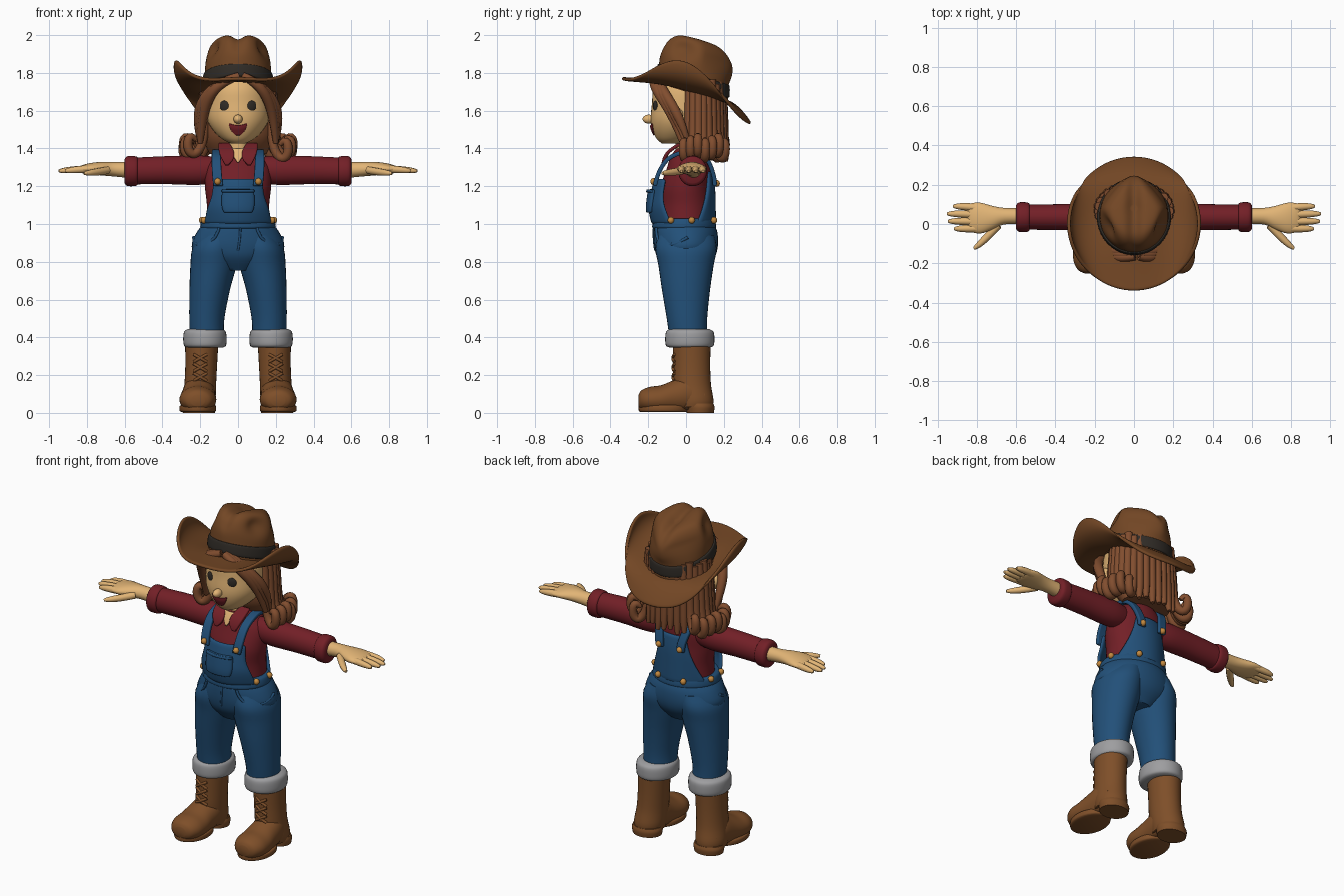
import bpy, bmesh
from math import sin, cos, pi, exp, floor, atan2
from mathutils import Vector

if "Cube" in bpy.data.objects:
    bpy.data.objects.remove(bpy.data.objects["Cube"])


def material(name, r, g, b):
    m = bpy.data.materials.new(name)
    m.use_nodes = True
    m.diffuse_color = (r, g, b, 1)
    m.node_tree.nodes["Principled BSDF"].inputs["Base Color"].default_value = (r, g, b, 1)
    return m


SKIN = material("skin", .76, .46, .18)
HAIR = material("auburn hair", .22, .075, .028)
HAT = material("hat brown", .17, .062, .018)
BOOT = material("boot leather", .21, .078, .022)
DENIM = material("denim blue", .016, .08, .19)
RED = material("shirt red", .17, .014, .02)
PLAID = material("plaid dark", .06, .016, .018)
CHARCOAL = material("charcoal", .03, .025, .02)
GREY = material("cuff grey", .34, .34, .35)
GOLD = material("button gold", .55, .25, .05)
made = []


def register(name, mesh, *mats):
    mesh.materials.clear()
    for m in mats:
        mesh.materials.append(m)
    ob = bpy.data.objects.new(name, mesh)
    bpy.context.collection.objects.link(ob)
    made.append(ob)
    return ob


def grid(name, rows, mat, closed=True, caps=True, paint=None):
    """Skin rows of points; paint(centre) picks faces for the plaid colour."""
    bm = bmesh.new()
    vs = [[bm.verts.new(p) for p in row] for row in rows]
    n = len(rows[0])
    for a, b in zip(vs, vs[1:]):
        for j in range(n if closed else n - 1):
            k = (j + 1) % n
            f = bm.faces.new((a[j], a[k], b[k], b[j]))
            f.material_index = int(bool(paint and paint(f.calc_center_median())))
    if closed and caps:
        bm.faces.new(vs[0])
        bm.faces.new(vs[-1])
    bmesh.ops.recalc_face_normals(bm, faces=bm.faces)
    mesh = bpy.data.meshes.new(name)
    bm.to_mesh(mesh)
    bm.free()
    return register(name, mesh, mat, PLAID) if paint else register(name, mesh, mat)


def spline(rows, steps):
    out = []
    for i in range(len(rows) - 1):
        quad = [rows[max(i - 1, 0)], rows[i], rows[i + 1], rows[min(i + 2, len(rows) - 1)]]
        for k in range(steps):
            t = k / steps
            out.append([b + t * (c - a) / 2 + t * t * (2 * a - 5 * b + 4 * c - d) / 2
                        + t ** 3 * (3 * b - a - 3 * c + d) / 2 for a, b, c, d in zip(*quad)])
    return out + [list(rows[-1])]


def loft(name, rings, mat, axis="z", s=1, n=32, steps=4, floor_z=None, paint=None):
    """Rings are (along axis, centre u, centre v, radius u, radius v)."""
    rows = []
    for a, u, v, ru, rv in spline(rings, steps):
        row = []
        for j in range(n):
            t = 2 * pi * j / n
            p, q = u + ru * cos(t), v + rv * sin(t)
            x, y, z = {"z": (p, q, a), "x": (a, p, q), "y": (p, a, q)}[axis]
            row.append((s * x, y, z if floor_z is None else max(z, floor_z)))
        rows.append(row)
    return grid(name, rows, mat, paint=paint)


def panel(name, rows, mat, thick, curve=0, sag=0, s=1):
    """Cloth piece from rows of (centre x, y, z, half width), bowed by x squared."""
    pts = []
    for cx, y, z, hw in spline(rows, 3):
        xs = [hw * (j / 4 - 1) for j in range(9)]
        pts.append([(s * (cx + x), y + curve * x * x, z + sag * x * x) for x in xs])
    ob = grid(name, pts, mat, closed=False)
    mod = ob.modifiers.new("thickness", "SOLIDIFY")
    mod.thickness, mod.offset = thick, 0
    ob.modifiers.new("soften", "SUBSURF").levels = 1
    return ob


def tubes(name, paths, radius, mat, taper=(1, 1)):
    cu = bpy.data.curves.new(name, "CURVE")
    cu.dimensions, cu.bevel_depth, cu.bevel_resolution = "3D", radius, 3
    cu.use_fill_caps, cu.resolution_u = True, 5
    for path in paths:
        sp = cu.splines.new("NURBS")
        sp.points.add(len(path) - 1)
        for i, p in enumerate(path):
            sp.points[i].co = (*p, 1)
            sp.points[i].radius = 1
        sp.points[0].radius, sp.points[-1].radius = taper
        sp.order_u, sp.use_endpoint_u = min(4, len(path)), True
    tmp = bpy.data.objects.new(name + "_path", cu)
    bpy.context.collection.objects.link(tmp)
    deps = bpy.context.evaluated_depsgraph_get()
    mesh = bpy.data.meshes.new_from_object(tmp.evaluated_get(deps))
    bpy.data.objects.remove(tmp)
    return register(name, mesh, mat)


def ball(name, loc, size, mat, turn=0):
    bm = bmesh.new()
    bmesh.ops.create_uvsphere(bm, u_segments=20, v_segments=12, radius=1)
    mesh = bpy.data.meshes.new(name)
    bm.to_mesh(mesh)
    bm.free()
    ob = register(name, mesh, mat)
    ob.location, ob.scale, ob.rotation_euler.z = loc, size, turn


def sleeve_check(c):
    return (abs(c.x) * 10) % 1 < .5 and (atan2(c.z - 1.285, c.y - .035) / pi * 4 + .25) % 1 < .5


def torso_check(c):
    return (c.z * 10) % 1 < .5 and (atan2(c.y, c.x) / pi * 8) % 1 < .5


# Shirt, neck and overalls body
loft("shirt_body", [(1, 0, 0, .17, .14), (1.1, 0, 0, .165, .135), (1.2, 0, -.002, .175, .13),
     (1.3, 0, .015, .17, .115), (1.36, 0, .02, .12, .1), (1.4, 0, .02, .075, .07)],
     RED, n=48, steps=6, paint=torso_check)
loft("neck", [(1.35, 0, .005, .06, .06), (1.5, 0, 0, .055, .055)], SKIN)
panel("neckline", [(0, -.08, 1.4, .05), (0, -.1, 1.365, .03), (0, -.115, 1.325, .004)], SKIN, .009, 3)
loft("overall_hips", [(.755, 0, 0, .1, .1), (.82, 0, 0, .2, .15), (.88, 0, 0, .245, .168),
     (.95, 0, -.003, .222, .17), (1, 0, -.01, .187, .16), (1.03, 0, -.01, .18, .15)], DENIM)
loft("waistband", [(.975, 0, -.01, .19, .16), (.985, 0, -.01, .2, .169),
     (1.02, 0, -.01, .193, .163), (1.03, 0, -.01, .18, .15)], DENIM)
panel("front_bib", [(0, -.172, 1, .18), (0, -.19, 1.08, .165), (0, -.18, 1.15, .14),
      (0, -.158, 1.24, .13)], DENIM, .022, 3)
panel("bib_pocket", [(0, -.2, 1.06, .075), (0, -.202, 1.1, .088), (0, -.19, 1.185, .085)], DENIM, .022, 3)
panel("pocket_hem", [(0, -.202, 1.165, .087), (0, -.198, 1.182, .087)], DENIM, .022, 3)
panel("back_bib", [(0, .15, 1, .18), (0, .147, 1.1, .135), (0, .143, 1.2, .1),
      (0, .13, 1.28, .08)], DENIM, .022, -3)
tubes("fly_seam", [[(.012, -.17, .98), (.012, -.174, .93), (0, -.163, .86)]], .006, DENIM)

# Head and face
loft("head", [(1.425, 0, -.08, .035, .045), (1.45, 0, -.06, .085, .095), (1.5, 0, -.035, .135, .143),
     (1.56, 0, -.02, .165, .167), (1.64, 0, -.01, .17, .17), (1.72, 0, 0, .165, .172),
     (1.8, 0, .01, .13, .14)], SKIN, n=40)
ball("nose", (0, -.196, 1.555), (.024, .034, .024), SKIN)
panel("mouth", [(0, -.186, 1.523, .05), (0, -.184, 1.505, .046), (0, -.175, 1.485, .033),
      (0, -.168, 1.47, .012)], RED, .009, 3.8, 5)

# Hair mass, locks and fringe
loft("hair_mass", [(1.37, 0, .1, .15, .09), (1.45, 0, .08, .185, .125), (1.55, 0, .07, .195, .13),
     (1.65, 0, .065, .195, .14), (1.77, 0, .05, .175, .14)], HAIR)
locks = []
for i in range(21):
    a = pi * (-.14 + 1.28 * i / 20)
    curl = 1 if abs(cos(a)) > .6 else .25
    z_shift = .012 * (i % 3) - .01
    shape = [(.93, 1.75), (1, 1.6), (1.02, 1.48), (1.02 + .08 * curl, 1.39), (1.02 + .36 * curl, 1.34)]
    if curl == 1:
        shape += [(1.6, 1.4), (1.46, 1.47), (1.28, 1.43)]
    locks.append([(.192 * r * cos(a), .07 + .13 * r * sin(a), z + z_shift) for r, z in shape])
tubes("hair_locks", locks, .024, HAIR, (1, .5))
tubes("fringe", [[(s * .01 + .015, -.165 + d, 1.785), (s * .1, -.18 + d, 1.75), (s * (.165 + d), -.13 + d, 1.67),
      (s * (.19 + d), -.06 + d, 1.56), (s * .2, -.02 + d, 1.43)] for s in (-1, 1) for d in (0, .015, .03)],
      .028, HAIR, (.7, .5))

# Hat: curled brim, creased crown, band
STEPS = [2 * pi * j / 64 for j in range(64)]
brim = []
for i in range(13):
    t = i / 12
    row = []
    for a in STEPS:
        c, s = cos(a), sin(a)
        flare = sin(1.75 * t) / sin(1.75) * c * c + t * (1 - c * c)
        low, high = 1.705 - .055 * s, 1.65 - .12 * s + .21 * c ** 4
        row.append(((.165 + .165 * flare) * c, .03 * (1 - t) + (.17 + .17 * flare) * s,
                    low + (high - low) * t ** 1.8))
    brim.append(row)
ob = grid("hat_brim", brim, HAT, caps=False)
mod = ob.modifiers.new("felt", "SOLIDIFY")
mod.thickness, mod.offset = .018, 0
ob.modifiers.new("soften", "SUBSURF").levels = 1


def hat_rows(rings, dented):
    rows = []
    for z0, yc, rx, ry in spline(rings, 5):
        row = []
        for a in STEPS:
            x, dy = rx * cos(a), ry * sin(a)
            y, z = yc + dy, z0 - .3 * dy
            if dented:
                f = min(max((z0 - 1.8) / .1, 0), 1)
                x *= 1 - .45 * f * min(max((y - .08) / .17, 0), 1)
                x *= 1 - .25 * exp(-((y + .02) / .06) ** 2 - ((z - 1.93) / .05) ** 2)
                z -= .028 * f * exp(-(x / .035) ** 2)
            row.append((x, y, z))
        rows.append(row)
    return rows


grid("hat_crown", hat_rows([(1.69, .035, .183, .187), (1.78, .04, .176, .184), (1.86, .055, .172, .188),
     (1.925, .07, .158, .172), (1.965, .075, .125, .13), (1.975, .08, .07, .07),
     (1.972, .08, .015, .015)], True), HAT)
grid("hat_band", hat_rows([(1.725, .035, .182, .187), (1.735, .036, .189, .194),
     (1.785, .04, .184, .191), (1.793, .04, .175, .182)], False), CHARCOAL)

for s, side in ((1, "left_"), (-1, "right_")):
    # Face details
    ball(side + "eye", (s * .073, -.163, 1.625), (.026, .008, .028), CHARCOAL, s * .43)
    ball(side + "ear", (s * .172, -.045, 1.575), (.02, .03, .04), SKIN)

    # Arm, cuff and hand
    loft(side + "sleeve", [(.08, .03, 1.29, .05, .06), (.2, .035, 1.285, .068, .077),
         (.38, .035, 1.285, .066, .074), (.57, .035, 1.28, .063, .07)],
         RED, "x", s, steps=9, paint=sleeve_check)
    loft(side + "sleeve_cuff", [(.53, .035, 1.28, .06, .066), (.54, .035, 1.28, .074, .078),
         (.585, .035, 1.28, .075, .079), (.6, .035, 1.28, .06, .064)], RED, "x", s)
    loft(side + "palm", [(.57, .04, 1.285, .042, .042), (.66, .04, 1.29, .042, .038),
         (.72, .032, 1.293, .06, .036), (.78, .03, 1.293, .078, .03), (.83, .033, 1.29, .072, .02),
         (.85, .035, 1.288, .05, .008)], SKIN, "x", s)
    fingers = [[(s * .76, y * .85, 1.293), (s * .84, y, 1.29), (s * (tip - .02), y, 1.284), (s * tip, y, 1.28)]
               for y, tip in ((.09, .92), (.052, .95), (.014, .945), (-.024, .915))]
    fingers.append([(s * .69, -.005, 1.285), (s * .74, -.06, 1.275), (s * .79, -.11, 1.27), (s * .815, -.125, 1.268)])
    tubes(side + "fingers", fingers, .02, SKIN, (1, .35))

    # Collar, strap, buttons and pocket seam
    panel(side + "collar", [(.075, -.03, 1.425, .03), (.062, -.09, 1.385, .04), (.055, -.115, 1.345, .032),
          (.06, -.122, 1.31, .008)], RED, .018, s=s)
    panel(side + "strap", [(.105, -.165, 1.2, .026), (.112, -.145, 1.27, .026), (.115, -.09, 1.35, .025),
          (.112, .02, 1.385, .025), (.1, .11, 1.345, .025), (.075, .148, 1.25, .025),
          (.07, .152, 1.2, .025)], DENIM, .022, s=s)
    for spot in ((.108, -.172, 1.225), (.18, -.08, 1.02), (.19, .03, 1.02), (.07, .162, 1.215), (.085, .148, 1.02)):
        ball(side + "button", (s * spot[0], spot[1], spot[2]), (.017, .017, .018), GOLD)
    tubes(side + "pocket_seam", [[(s * .1, -.158, .98), (s * .12, -.158, .91), (s * .19, -.115, .885),
          (s * .235, -.05, .89), (s * .235, .01, .93)]], .008, DENIM)

    # Leg and rolled cuff
    loft(side + "leg", [(.4, .165, .012, .09, .1), (.5, .165, .005, .093, .107), (.65, .15, 0, .107, .127),
         (.78, .13, 0, .122, .146), (.87, .12, 0, .122, .162), (.94, .1, 0, .1, .15)], DENIM, s=s)
    loft(side + "trouser_cuff", [(.345, .175, .02, .09, .1), (.355, .175, .02, .11, .125), (.39, .175, .02, .115, .13),
         (.43, .175, .02, .11, .125), (.445, .173, .018, .09, .1)], GREY, s=s)

    # Boot with sole, heel and laces
    loft(side + "boot_shaft", [(.37, .192, .03, .088, .1), (.25, .195, .03, .084, .098), (.15, .2, .032, .084, .1),
         (.07, .206, .045, .087, .1), (.03, .207, .045, .08, .095)], BOOT, s=s)
    loft(side + "boot_foot", [(-.252, .213, .065, .035, .03), (-.235, .213, .068, .07, .052),
         (-.19, .213, .07, .094, .068), (-.13, .212, .072, .097, .075), (-.06, .21, .085, .09, .09),
         (.02, .206, .1, .085, .1), (.1, .206, .08, .07, .07)], BOOT, "y", s, floor_z=.018)
    loft(side + "boot_sole", [(.005, .213, -.12, .085, .12), (.012, .213, -.12, .096, .13),
         (.035, .213, -.12, .096, .13), (.042, .213, -.12, .085, .12)], BOOT, s=s)
    loft(side + "boot_heel", [(0, .207, .075, .085, .072), (.03, .207, .075, .09, .076),
         (.05, .207, .07, .085, .075)], BOOT, s=s)
    tubes(side + "laces", [[(s * (.2 - d * .035), -.062, z), (s * .2, -.077, z + .02), (s * (.2 + d * .035), -.062, z + .04)]
          for z in (.17, .22, .27) for d in (-1, 1)], .008, BOOT)

# Smooth shading with kept edges
for ob in bpy.context.view_layer.objects:
    ob.select_set(ob in made)
bpy.context.view_layer.objects.active = made[0]
bpy.ops.object.shade_smooth_by_angle(angle=.8)
